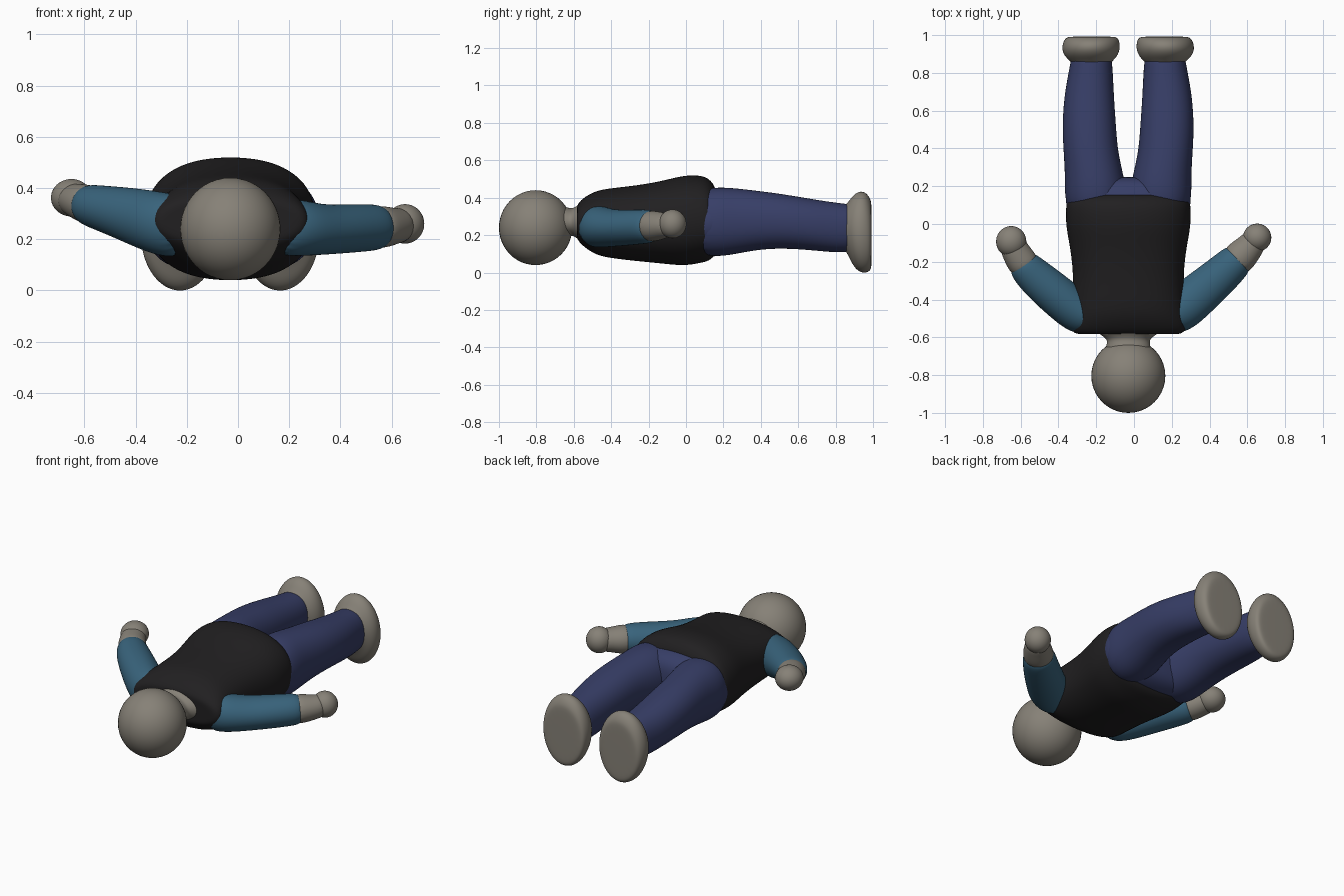
import bpy, bmesh, math
from mathutils import Vector


def material(name, rgb):
    m = bpy.data.materials.new(name)
    m.diffuse_color = (*rgb, 1)
    return m


SKIN = material("stone_grey", (0.24, 0.22, 0.185))
SHIRT = material("black_cloth", (0.015, 0.014, 0.015))
SLEEVE = material("teal_cloth", (0.04, 0.125, 0.20))
DENIM = material("navy_cloth", (0.038, 0.048, 0.135))


def finish(ob, mat):
    ob.data.materials.append(mat)
    ob.data.polygons.foreach_set("use_smooth", [True] * len(ob.data.polygons))
    return ob


def loft(name, sections, mat, power=2.0, sides=20, upright=True):
    """Skin rounded rings; each section is (x, y, z, half width, half height).
    Upright rings face along y, others follow the path."""
    bm = bmesh.new()
    pts = [Vector(s[:3]) for s in sections]
    rings = []
    for i, s in enumerate(sections):
        d = Vector((0, 1, 0))
        if not upright:
            d = (pts[min(i + 1, len(pts) - 1)] - pts[max(i - 1, 0)]).normalized()
        side = d.cross(Vector((0, 0, 1))).normalized()
        up = side.cross(d)
        ring = []
        for k in range(sides):
            a = 2 * math.pi * k / sides
            c, n = math.cos(a), math.sin(a)
            u = math.copysign(abs(c) ** (2 / power), c) * s[3] * 1.015
            v = math.copysign(abs(n) ** (2 / power), n) * s[4] * 1.015
            ring.append(bm.verts.new(pts[i] + side * u + up * v))
        rings.append(ring)
    for a, b in zip(rings, rings[1:]):
        for k in range(sides):
            j = (k + 1) % sides
            bm.faces.new((a[k], a[j], b[j], b[k]))
    bm.faces.new(rings[0][::-1])
    bm.faces.new(rings[-1])
    bmesh.ops.recalc_face_normals(bm, faces=bm.faces)
    me = bpy.data.meshes.new(name)
    bm.to_mesh(me)
    bm.free()
    ob = bpy.data.objects.new(name, me)
    bpy.context.collection.objects.link(ob)
    sub = ob.modifiers.new("smooth", 'SUBSURF')
    sub.levels = sub.render_levels = 2
    return finish(ob, mat)


def ball(name, loc, scale, mat):
    bpy.ops.mesh.primitive_uv_sphere_add(segments=40, ring_count=24, radius=1, location=loc)
    ob = bpy.context.object
    ob.name = name
    ob.scale = scale
    return finish(ob, mat)


# Head and neck
ball("head", (-0.03, -0.804, 0.24), (0.196, 0.196, 0.2), SKIN)
loft("neck", [(-0.03, -0.72, 0.26, 0.13, 0.11), (-0.03, -0.64, 0.27, 0.115, 0.08),
              (-0.03, -0.61, 0.27, 0.11, 0.07), (-0.03, -0.585, 0.27, 0.15, 0.085),
              (-0.03, -0.55, 0.27, 0.19, 0.11), (-0.03, -0.50, 0.27, 0.19, 0.11)], SKIN)

# Shirt body, from shoulders to hem
loft("torso", [(-0.03, -0.582, 0.27, 0.22, 0.06), (-0.03, -0.585, 0.27, 0.28, 0.09),
               (-0.03, -0.555, 0.27, 0.31, 0.125), (-0.03, -0.49, 0.266, 0.305, 0.168),
               (-0.03, -0.42, 0.264, 0.295, 0.185), (-0.03, -0.25, 0.263, 0.29, 0.203),
               (-0.03, -0.11, 0.27, 0.31, 0.223), (-0.03, -0.01, 0.278, 0.33, 0.242),
               (-0.03, 0.08, 0.286, 0.33, 0.234), (-0.03, 0.125, 0.282, 0.325, 0.219),
               (-0.03, 0.160, 0.275, 0.29, 0.18), (-0.03, 0.160, 0.275, 0.2, 0.12)],
     SHIRT, 2.3)

# Trousers: hips and two legs
loft("hips", [(-0.03, -0.02, 0.27, 0.28, 0.17), (-0.03, 0.09, 0.27, 0.332, 0.195),
              (-0.03, 0.17, 0.27, 0.332, 0.182), (-0.03, 0.225, 0.27, 0.30, 0.15),
              (-0.03, 0.25, 0.27, 0.2, 0.09)], DENIM, 2.3)

for side, label in ((-1, "left"), (1, "right")):
    def at(off, y, z, w, h):
        return (-0.031 + side * off, y, z, w, h)

    loft(label + "_leg", [at(0.17, 0.03, 0.27, 0.14, 0.16), at(0.172, 0.15, 0.27, 0.165, 0.187),
                          at(0.178, 0.25, 0.274, 0.155, 0.178), at(0.198, 0.38, 0.28, 0.143, 0.157),
                          at(0.207, 0.52, 0.275, 0.142, 0.144), at(0.207, 0.68, 0.255, 0.131, 0.136),
                          at(0.198, 0.80, 0.24, 0.117, 0.133), at(0.195, 0.87, 0.238, 0.108, 0.128),
                          at(0.195, 0.885, 0.238, 0.10, 0.12)], DENIM, 2.2)
    # Foot with flat sole pointing along +y
    loft(label + "_foot", [at(0.195, 0.83, 0.24, 0.08, 0.10), at(0.195, 0.865, 0.237, 0.115, 0.135),
                           at(0.197, 0.89, 0.225, 0.140, 0.185), at(0.197, 0.925, 0.219, 0.154, 0.217),
                           at(0.195, 0.962, 0.214, 0.150, 0.217), at(0.192, 0.990, 0.200, 0.136, 0.188),
                           at(0.192, 0.992, 0.200, 0.10, 0.15)], SKIN)

# Sleeves, wrists and hands (slightly different pose per side)
loft("left_arm", [(-0.20, -0.50, 0.25, 0.09, 0.12), (-0.285, -0.475, 0.255, 0.115, 0.125),
                  (-0.37, -0.41, 0.28, 0.110, 0.115), (-0.46, -0.335, 0.305, 0.106, 0.10),
                  (-0.545, -0.26, 0.325, 0.096, 0.086), (-0.595, -0.205, 0.337, 0.083, 0.078),
                  (-0.60, -0.195, 0.338, 0.05, 0.05)], SLEEVE, upright=False)
loft("left_wrist", [(-0.56, -0.245, 0.33, 0.078, 0.074), (-0.60, -0.19, 0.34, 0.082, 0.075),
                    (-0.63, -0.14, 0.352, 0.073, 0.065), (-0.65, -0.09, 0.36, 0.07, 0.06)],
     SKIN, upright=False)
ball("left_hand", (-0.65, -0.093, 0.362), (0.08, 0.082, 0.073), SKIN)

loft("right_arm", [(0.14, -0.50, 0.25, 0.09, 0.11), (0.23, -0.47, 0.245, 0.12, 0.112),
                   (0.32, -0.39, 0.237, 0.116, 0.098), (0.41, -0.315, 0.24, 0.108, 0.095),
                   (0.50, -0.235, 0.245, 0.098, 0.092), (0.555, -0.18, 0.247, 0.09, 0.088),
                   (0.565, -0.17, 0.247, 0.05, 0.05)], SLEEVE, upright=False)
loft("right_wrist", [(0.52, -0.22, 0.247, 0.085, 0.083), (0.57, -0.165, 0.248, 0.088, 0.082),
                     (0.615, -0.12, 0.252, 0.074, 0.068), (0.65, -0.07, 0.258, 0.065, 0.065)],
     SKIN, upright=False)
ball("right_hand", (0.652, -0.072, 0.26), (0.075, 0.074, 0.077), SKIN)
